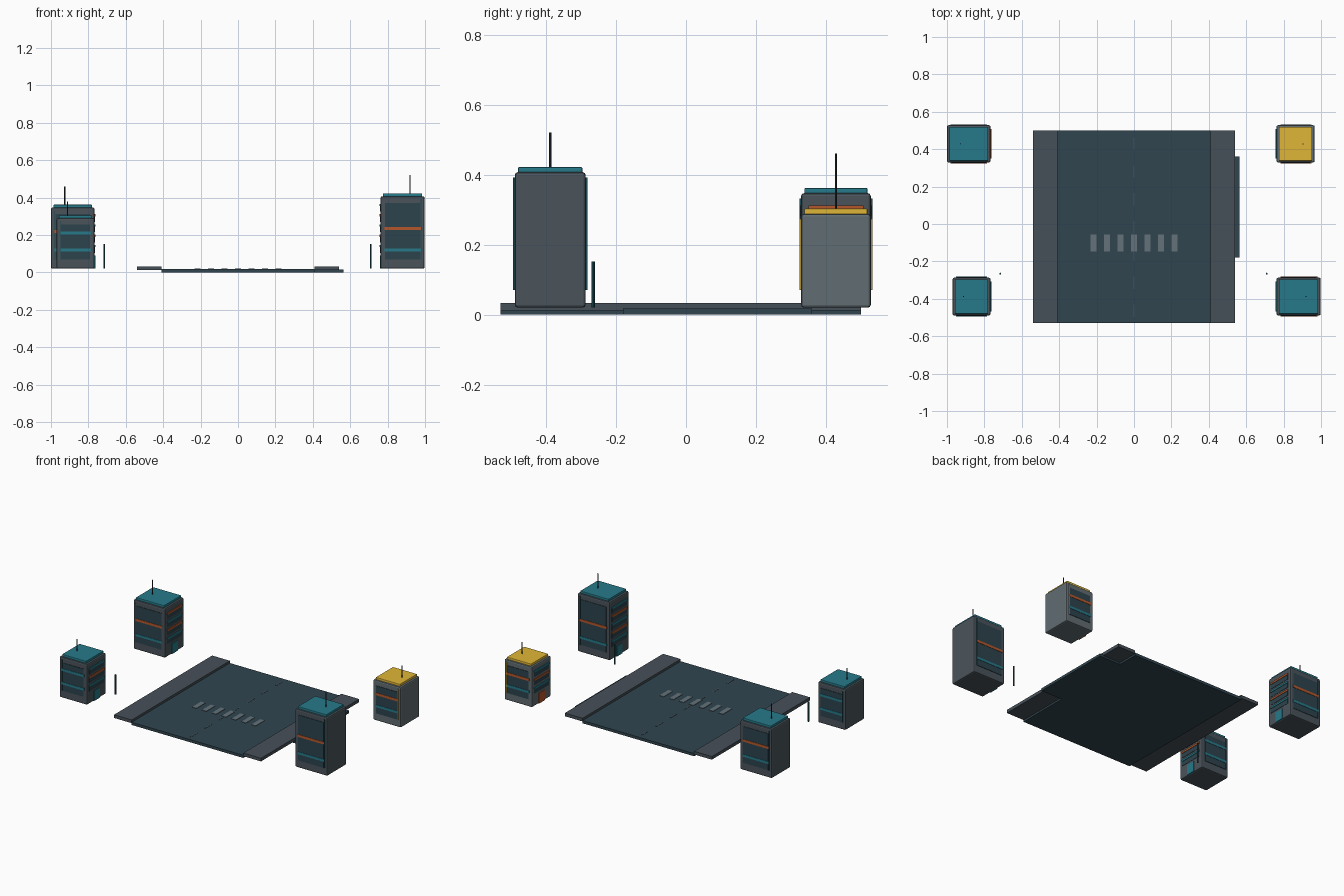
import bpy

if "Cube" in bpy.data.objects:
    bpy.data.objects.remove(bpy.data.objects["Cube"])

def mat(name, hexcol):
    m = bpy.data.materials.new(name)
    lin = lambda c: c / 12.92 if c <= 0.04045 else ((c + 0.055) / 1.055) ** 2.4
    rgb = [lin(((hexcol >> s) & 255) / 255) for s in (16, 8, 0)]
    m.diffuse_color = (*rgb, 1)
    m.use_nodes = True
    m.node_tree.nodes["Principled BSDF"].inputs["Base Color"].default_value = m.diffuse_color
    return m

ASPHALT = mat("asphalt", 0x30454F)
PAVING = mat("paving", 0x465058)
PAINT = mat("road_paint", 0x63727A)
DASH = mat("dash_paint", 0x45565F)
WALL = mat("wall_dark", 0x4A545B)
WALL_LIGHT = mat("wall_light", 0x616D72)
GLASS = mat("glass", 0x2C444D)
TEAL = mat("teal", 0x267A8A)
ORANGE = mat("orange", 0xB5562A)
YELLOW = mat("yellow", 0xE0B637)
METAL = mat("metal", 0x2A3338)
POLE = mat("pole", 0x1D4A52)

def box(name, x0, x1, y0, y1, z0, z1, material, bevel=0):
    """Axis-aligned box given by its extents, optionally bevelled."""
    bpy.ops.mesh.primitive_cube_add(size=1, location=((x0 + x1) / 2, (y0 + y1) / 2, (z0 + z1) / 2))
    o = bpy.context.object
    o.name = name
    o.scale = (abs(x1 - x0), abs(y1 - y0), abs(z1 - z0))
    bpy.ops.object.transform_apply(location=False, rotation=False, scale=True)
    o.data.materials.append(material)
    if bevel:
        b = o.modifiers.new("bevel", 'BEVEL')
        b.width, b.segments = bevel, 2
    return o

def rod(name, x, y, z0, z1, r, material):
    bpy.ops.mesh.primitive_cylinder_add(vertices=8, radius=r, depth=z1 - z0, location=(x, y, (z0 + z1) / 2))
    o = bpy.context.object
    o.name = name
    o.data.materials.append(material)

# Street, side street stub and pavements
box("road", -0.41, 0.41, -0.53, 0.50, 0, 0.018, ASPHALT)
box("side_street", 0.40, 0.565, -0.18, 0.36, 0, 0.017, ASPHALT)
for s, side in ((-1, "left"), (1, "right")):
    box(f"pavement_{side}", s * 0.41 if s > 0 else -0.54, 0.54 if s > 0 else -0.41,
        -0.53, 0.50, 0.012, 0.033, PAVING)

# Crossing stripes and centre dashes
for i in range(7):
    x = (i - 3) * 0.0725
    box("crossing_stripe", x - 0.016, x + 0.016, -0.148, -0.055, 0.017, 0.021, PAINT)
    y = 0.43 - i * 0.149
    box("centre_dash", -0.004, 0.004, y - 0.033, y + 0.033, 0.017, 0.0195, DASH)

def building(name, x0, x1, y0, y1, top, mast, wall, roof, trims):
    """Tower with panels on front and back, and an entrance side facing the street."""
    inward = 1 if x0 < 0 else -1
    cx, cy = (x0 + x1) / 2, (y0 + y1) / 2
    box(name + "_body", x0, x1, y0 + 0.004, y1 - 0.004, 0.02, top, wall, 0.008)
    box(name + "_roof", x0 + 0.013, x1 - 0.013, y0 + 0.013, y1 - 0.013, top - 0.003, top + 0.015, roof, 0.004)
    mx = cx + (-0.043 if x0 < 0 else 0.04)
    rod(name + "_mast", mx, cy, top, mast, 0.003, METAL)
    # Front and back window panels with coloured bands and edge trim
    for s in (-1, 1):
        face = y0 + 0.004 if s < 0 else y1 - 0.004
        def slab(part, a, b, z0, z1, depth, m):
            ys = sorted((face - s * 0.004, face + s * depth))
            box(f"{name}_{part}", a, b, ys[0], ys[1], z0, z1, m)
        slab("window_panel", x0 + 0.024, x1 - 0.024, 0.07, top - 0.035, 0.003, GLASS)
        for z, m in trims:
            slab("band", x0 + 0.02, x1 - 0.02, z - 0.008, z + 0.008, 0.005, m)
        edge = x0 + 0.02 if inward > 0 else x1 - 0.02
        slab("edge_trim", edge - 0.002, edge + 0.002, 0.07, top - 0.015, 0.005,
             YELLOW if roof == YELLOW else POLE)
    # Street side: window strips, ledges and door
    face = x1 if inward > 0 else x0
    def street(part, a, b, z0, z1, depth, m):
        xs = sorted((face - inward * 0.004, face + inward * depth))
        box(f"{name}_{part}", xs[0], xs[1], a, b, z0, z1, m)
    z, i = 0.105, 0
    while z < top - 0.04:
        street("strip_window", y0 + 0.025, y1 - 0.025, z, z + 0.03, 0.002, GLASS)
        street("ledge", y0 + 0.025, y1 - 0.025, z + 0.03, z + 0.042, 0.005, (TEAL, ORANGE)[i % 2])
        z += 0.055
        i += 1
    street("door", cy - 0.03, cy + 0.03, 0.022, 0.09, 0.004, ORANGE if roof == YELLOW else TEAL)

building("tower_back_left", -1.0, -0.767, 0.325, 0.532, 0.347, 0.46, WALL, TEAL, ((0.22, ORANGE), (0.12, TEAL)))
building("tower_front_left", -0.97, -0.767, -0.493, -0.283, 0.29, 0.38, WALL, TEAL, ((0.21, TEAL), (0.12, TEAL)))
building("tower_back_right", 0.762, 0.966, 0.325, 0.532, 0.288, 0.38, WALL_LIGHT, YELLOW, ((0.2, ORANGE), (0.12, TEAL)))
building("tower_front_right", 0.762, 0.998, -0.493, -0.283, 0.407, 0.52, WALL, TEAL, ((0.235, ORANGE), (0.12, TEAL)))

# Street poles
for x in (-0.715, 0.71):
    rod("street_pole", x, -0.265, 0.02, 0.152, 0.005, POLE)
